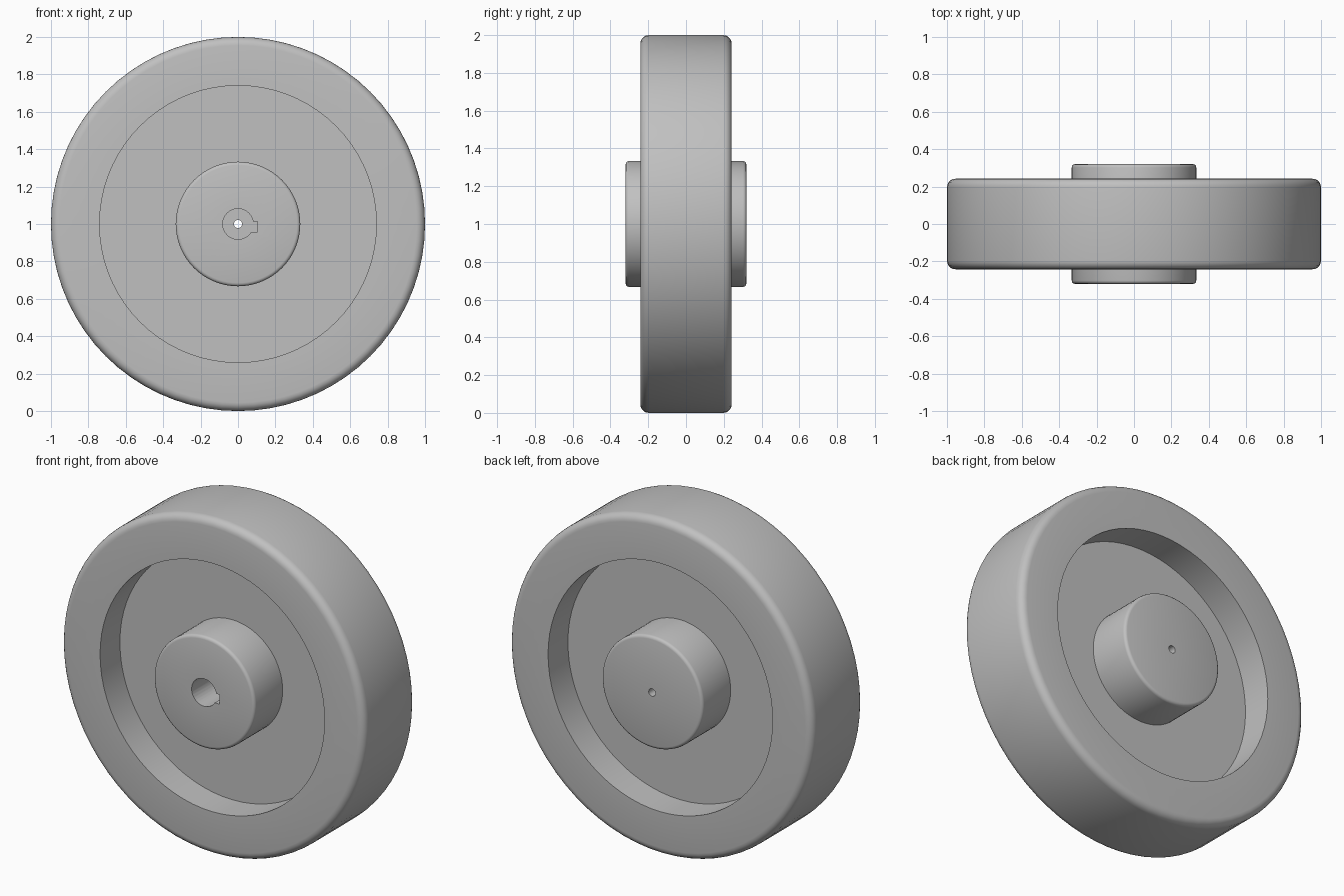
import bpy, bmesh, math
from mathutils import Matrix, Vector

if "Cube" in bpy.data.objects:
    bpy.data.objects.remove(bpy.data.objects["Cube"], do_unlink=True)

grey = bpy.data.materials.new("plain grey")
grey.use_nodes = True
colour = (0.53, 0.53, 0.53, 1)
grey.diffuse_color = colour
grey.node_tree.nodes["Principled BSDF"].inputs["Base Color"].default_value = colour

CENTRE = Vector((0, 0, 1))
SEGMENTS = 72


def finish(bm, name):
    """Turn a bmesh into a grey object centred on the axle."""
    bmesh.ops.recalc_face_normals(bm, faces=bm.faces)
    mesh = bpy.data.meshes.new(name)
    bm.to_mesh(mesh)
    bm.free()
    mesh.materials.append(grey)
    ob = bpy.data.objects.new(name, mesh)
    ob.location = CENTRE
    bpy.context.collection.objects.link(ob)
    return ob


def fillet(r, y, radius, steps=5):
    """Quarter-round outer corner, from the rim (r) to the side face (y)."""
    return [(r - radius + radius * math.cos(a), y - radius + radius * math.sin(a))
            for a in (math.pi / 2 * i / steps for i in range(steps + 1))]


def lathe(name, profile):
    """Spin a closed (radius, y) profile around the y axis."""
    bm = bmesh.new()
    rings = []
    for i in range(SEGMENTS):
        a = 2 * math.pi * i / SEGMENTS
        rings.append([bm.verts.new((r * math.cos(a), y, r * math.sin(a))) for r, y in profile])
    n = len(profile)
    for i in range(SEGMENTS):
        here, after = rings[i], rings[(i + 1) % SEGMENTS]
        for j in range(n):
            k = (j + 1) % n
            bm.faces.new((here[j], here[k], after[k], after[j]))
    return finish(bm, name)


# Wheel: half section from tread to pilot hole, mirrored front to back
half = fillet(1.0, 0.242, 0.045)            # tread edge
half += [(0.74, 0.242), (0.74, 0.055)]      # recess wall and web
half += [(0.333, 0.055)]                    # web meets hub
half += fillet(0.333, 0.32, 0.018, 3)       # hub edge
half += [(0.022, 0.32)]                     # pilot hole
wheel = lathe("wheel", half + [(r, -y) for r, y in reversed(half)])

# Bore with keyway, sunk into the front of the hub
R, KEY_X, KEY_LOW, KEY_HIGH = 0.082, 0.103, -0.042, 0.014
start, end = math.asin(KEY_HIGH / R), 2 * math.pi + math.asin(KEY_LOW / R)
outline = [(R * math.cos(a), R * math.sin(a))
           for a in (start + (end - start) * i / 28 for i in range(29))]
outline += [(KEY_X, KEY_LOW), (KEY_X, KEY_HIGH)]
bm = bmesh.new()
face = bm.faces.new([bm.verts.new((x, -0.4, z)) for x, z in outline])
deep = bmesh.ops.extrude_face_region(bm, geom=[face])["geom"]
bmesh.ops.translate(bm, vec=(0, 0.6, 0),
                    verts=[v for v in deep if isinstance(v, bmesh.types.BMVert)])
cutter = finish(bm, "bore_cutter")
cutter.hide_render = True

# Cut the bore, then discard the cutter
bpy.ops.object.select_all(action="DESELECT")
wheel.select_set(True)
bpy.context.view_layer.objects.active = wheel
cut = wheel.modifiers.new("bore", "BOOLEAN")
cut.operation = "DIFFERENCE"
cut.solver = "EXACT"
cut.object = cutter
bpy.ops.object.modifier_apply(modifier=cut.name)
bpy.data.objects.remove(cutter, do_unlink=True)

bpy.ops.object.shade_smooth_by_angle(angle=math.radians(35))
